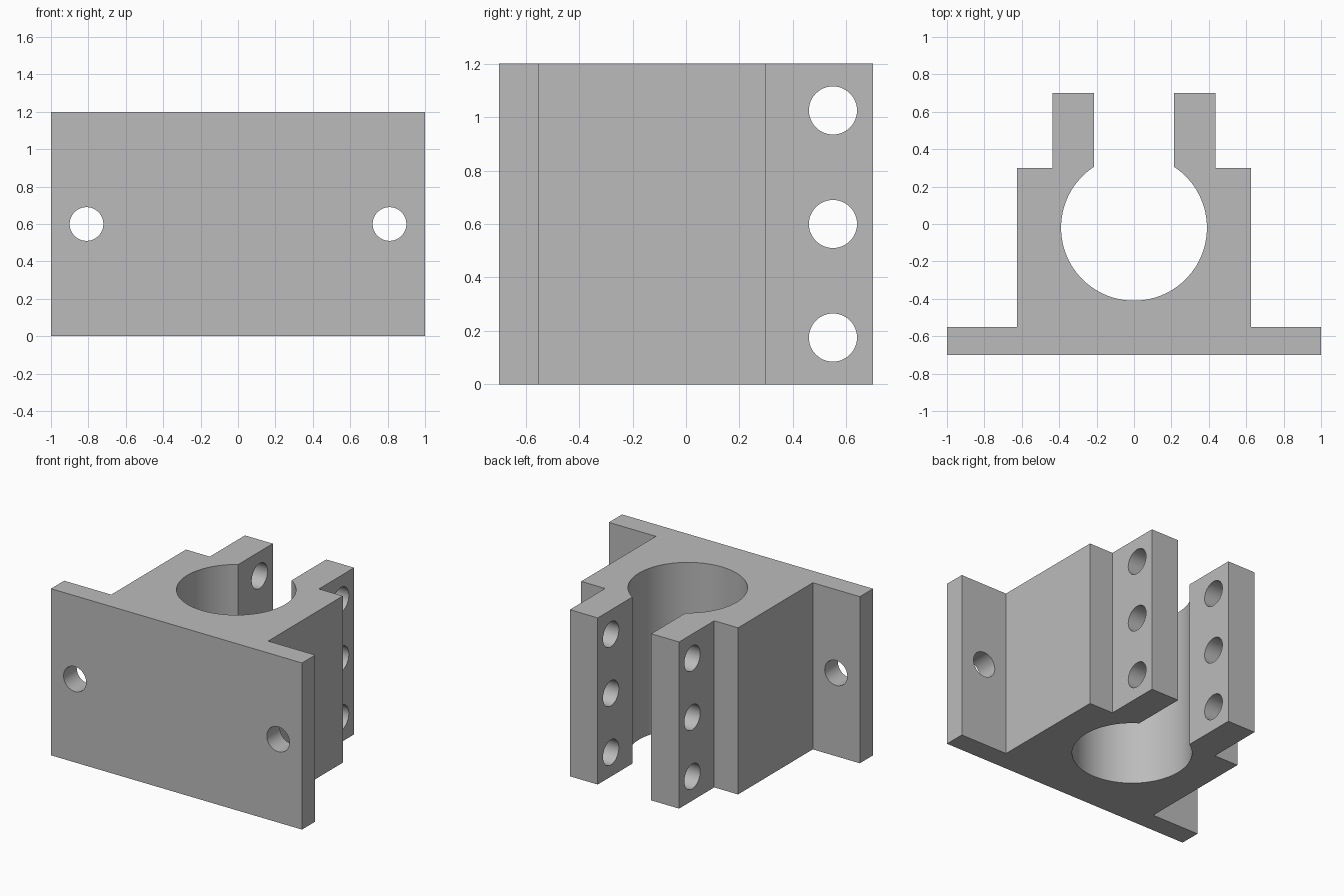
import bpy, bmesh, math
from mathutils import Matrix

if "Cube" in bpy.data.objects:
    bpy.data.objects.remove(bpy.data.objects["Cube"], do_unlink=True)

HEIGHT = 1.2
BORE_R, BORE_Y = 0.39, -0.02
SLOT = 0.213          # half width of the slot between the ears
HOLE_R = 0.09

grey = bpy.data.materials.new("grey metal")
grey.use_nodes = True
grey.diffuse_color = (0.5, 0.5, 0.5, 1)
grey.node_tree.nodes["Principled BSDF"].inputs["Base Color"].default_value = (0.5, 0.5, 0.5, 1)


def make_object(name, bm):
    mesh = bpy.data.meshes.new(name)
    bmesh.ops.recalc_face_normals(bm, faces=bm.faces)
    bm.to_mesh(mesh)
    bm.free()
    mesh.materials.append(grey)
    obj = bpy.data.objects.new(name, mesh)
    bpy.context.collection.objects.link(obj)
    return obj


# Clamp outline: base flange, body and ear on the left, mirrored to the right
left = [(1, -0.7), (1, -0.55), (0.625, -0.55), (0.625, 0.3),
        (0.435, 0.3), (0.435, 0.7), (SLOT, 0.7)]
right = [(-x, y) for x, y in reversed(left)]

# Open bore, running from the left slot edge round the front to the right one
start = math.acos(SLOT / BORE_R)
sweep = math.pi + 2 * start
steps = 80
arc = []
for i in range(steps + 1):
    a = start - sweep * i / steps
    arc.append((BORE_R * math.cos(a), BORE_Y + BORE_R * math.sin(a)))

bm = bmesh.new()
base = bm.faces.new([bm.verts.new((x, y, 0)) for x, y in left + arc + right])
top = bmesh.ops.extrude_face_region(bm, geom=[base], use_keep_orig=True)["geom"]
bmesh.ops.translate(bm, vec=(0, 0, HEIGHT),
                    verts=[v for v in top if isinstance(v, bmesh.types.BMVert)])
clamp = make_object("clamp_bracket", bm)

# Drill bits: two through the flange, three through each ear
bm = bmesh.new()


def drill(centre, axis, depth):
    matrix = Matrix.Translation(centre) @ Matrix.Rotation(math.pi / 2, 4, axis)
    bmesh.ops.create_cone(bm, cap_ends=True, segments=48, radius1=HOLE_R,
                          radius2=HOLE_R, depth=depth, matrix=matrix)


for side in (-1, 1):
    drill((side * 0.81, -0.625, HEIGHT / 2), 'X', 0.3)
    for offset in (-0.425, 0, 0.425):
        drill((side * 0.325, 0.55, HEIGHT / 2 + offset), 'Y', 0.35)
cutter = make_object("hole_cutter", bm)
cutter.hide_render = True

# Cut the holes
cut = clamp.modifiers.new("holes", 'BOOLEAN')
cut.operation = 'DIFFERENCE'
cut.solver = 'EXACT'
cut.object = cutter
bpy.ops.object.select_all(action='DESELECT')
clamp.select_set(True)
bpy.context.view_layer.objects.active = clamp
bpy.ops.object.modifier_apply(modifier=cut.name)
bpy.data.objects.remove(cutter, do_unlink=True)

# Smooth bore and holes, crisp edges elsewhere
bpy.ops.object.shade_smooth_by_angle(angle=math.radians(30))
